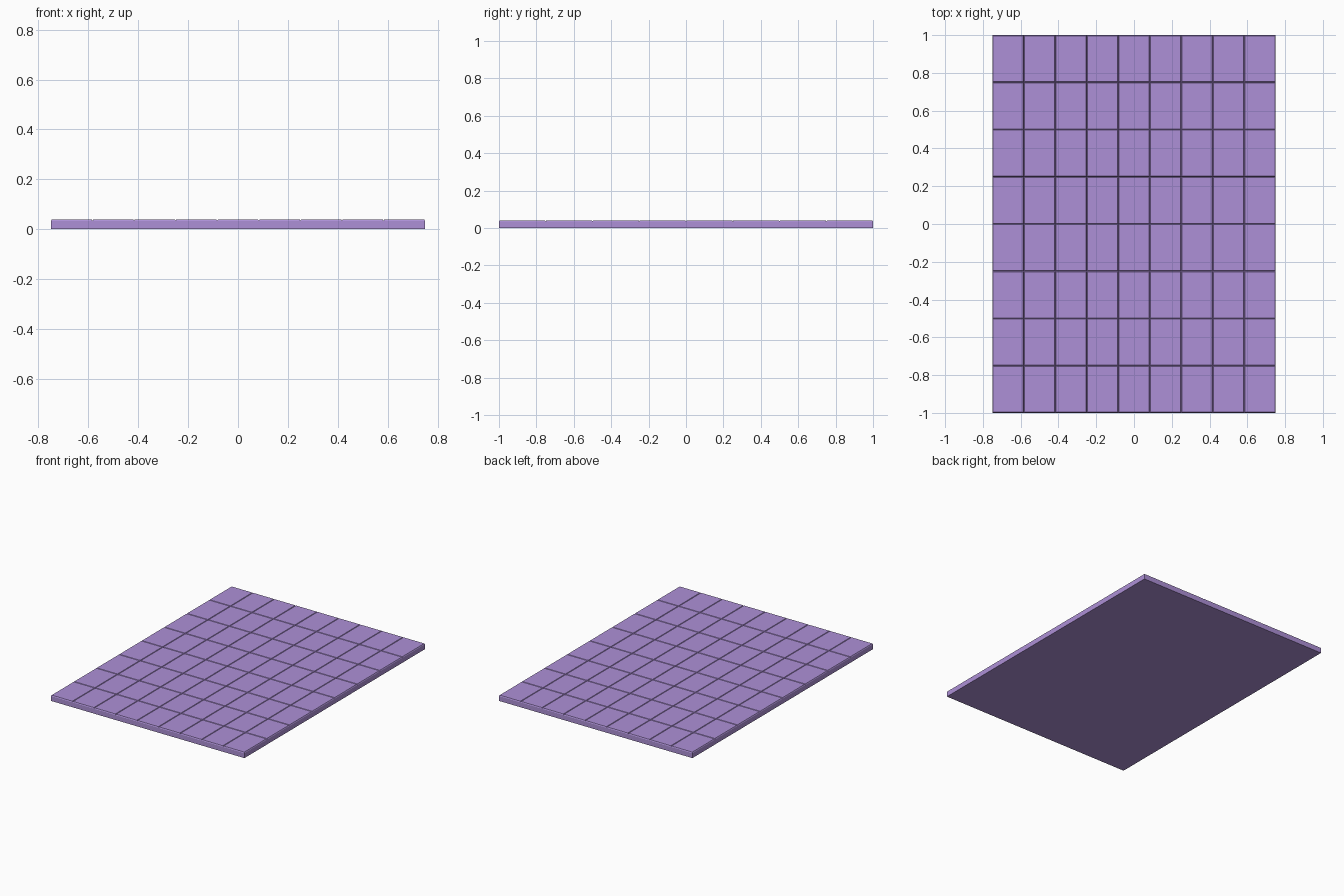
import bpy, bmesh
from mathutils import Matrix

if "Cube" in bpy.data.objects:
    bpy.data.objects.remove(bpy.data.objects["Cube"])

W, L, H = 1.5, 2.0, 0.04
COLS, ROWS = 9, 8
BEVEL, GROOVE = 0.005, 0.006

# Tile grid at groove level
bm = bmesh.new()
bmesh.ops.create_grid(bm, x_segments=COLS, y_segments=ROWS, size=1,
                      matrix=Matrix.Translation((0, 0, H - GROOVE)) @ Matrix.Diagonal((W / 2, L / 2, 1, 1)))
tiles = bm.faces[:]

# Slab sides and underside
rim = [e for e in bm.edges if e.is_boundary]
ext = bmesh.ops.extrude_edge_only(bm, edges=rim)["geom"]
for v in (g for g in ext if isinstance(g, bmesh.types.BMVert)):
    v.co.z = 0
bmesh.ops.contextual_create(bm, geom=[e for e in bm.edges if e.is_boundary])
bmesh.ops.recalc_face_normals(bm, faces=bm.faces)

# Raised tile tops with chamfered edges, leaving V-shaped joints
bmesh.ops.inset_individual(bm, faces=tiles, thickness=BEVEL, depth=0)
for v in {v for f in tiles for v in f.verts}:
    v.co.z = H

mesh = bpy.data.meshes.new("tiled_panel")
bm.to_mesh(mesh)
bm.free()
panel = bpy.data.objects.new("tiled_panel", mesh)
bpy.context.collection.objects.link(panel)

# Purple finish
mat = bpy.data.materials.new("purple")
mat.diffuse_color = (0.42, 0.28, 0.68, 1)
mat.use_nodes = True
mat.node_tree.nodes["Principled BSDF"].inputs["Base Color"].default_value = mat.diffuse_color
mesh.materials.append(mat)
